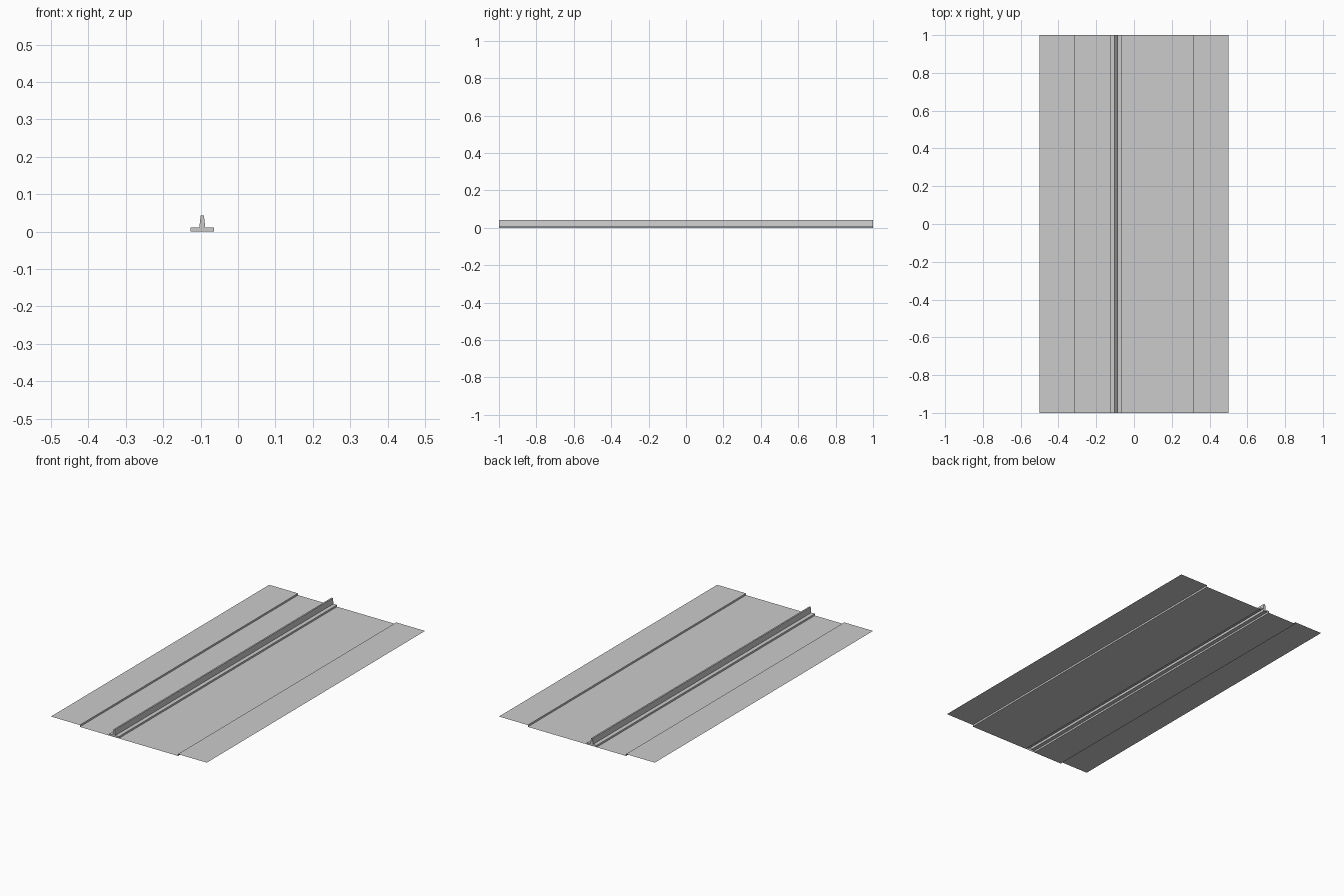
import bpy

if "Cube" in bpy.data.objects:
    bpy.data.objects.remove(bpy.data.objects["Cube"])

CURB = 0.0105          # height of pavements and median above the road
HALF_LEN = 1.0


def extrude_strip(name, profile, capped=False):
    """Sweep an open (x, z) profile along y; optionally close its two ends."""
    n = len(profile)
    verts = [(x, y, z) for y in (-HALF_LEN, HALF_LEN) for x, z in profile]
    faces = [(i, i + 1, n + i + 1, n + i) for i in range(n - 1)]
    if capped:
        faces += [tuple(reversed(range(n))), tuple(range(n, 2 * n))]
    mesh = bpy.data.meshes.new(name)
    mesh.from_pydata(verts, [], faces)
    obj = bpy.data.objects.new(name, mesh)
    bpy.context.collection.objects.link(obj)
    return obj


# median strip with tapered barrier, open underneath, closed at the ends
C = -0.0955
right = [(0.0045, 0.043), (0.008, CURB), (0.031, CURB), (0.031, 0)]
left = [(-x, z) for x, z in reversed(right)]
extrude_strip("median_barrier", [(C + x, z) for x, z in left + right], capped=True)

# road surfaces either side of the median
extrude_strip("road_left", [(-0.315, 0), (C - 0.031, 0)])
extrude_strip("road_right", [(C + 0.031, 0), (0.315, 0)])

# raised pavements with their kerb faces
for side, name in ((-1, "pavement_left"), (1, "pavement_right")):
    pts = [(0.315, 0), (0.315, CURB), (0.5, CURB)]
    pts = [(side * x, z) for x, z in pts]
    extrude_strip(name, pts if side > 0 else pts[::-1])
